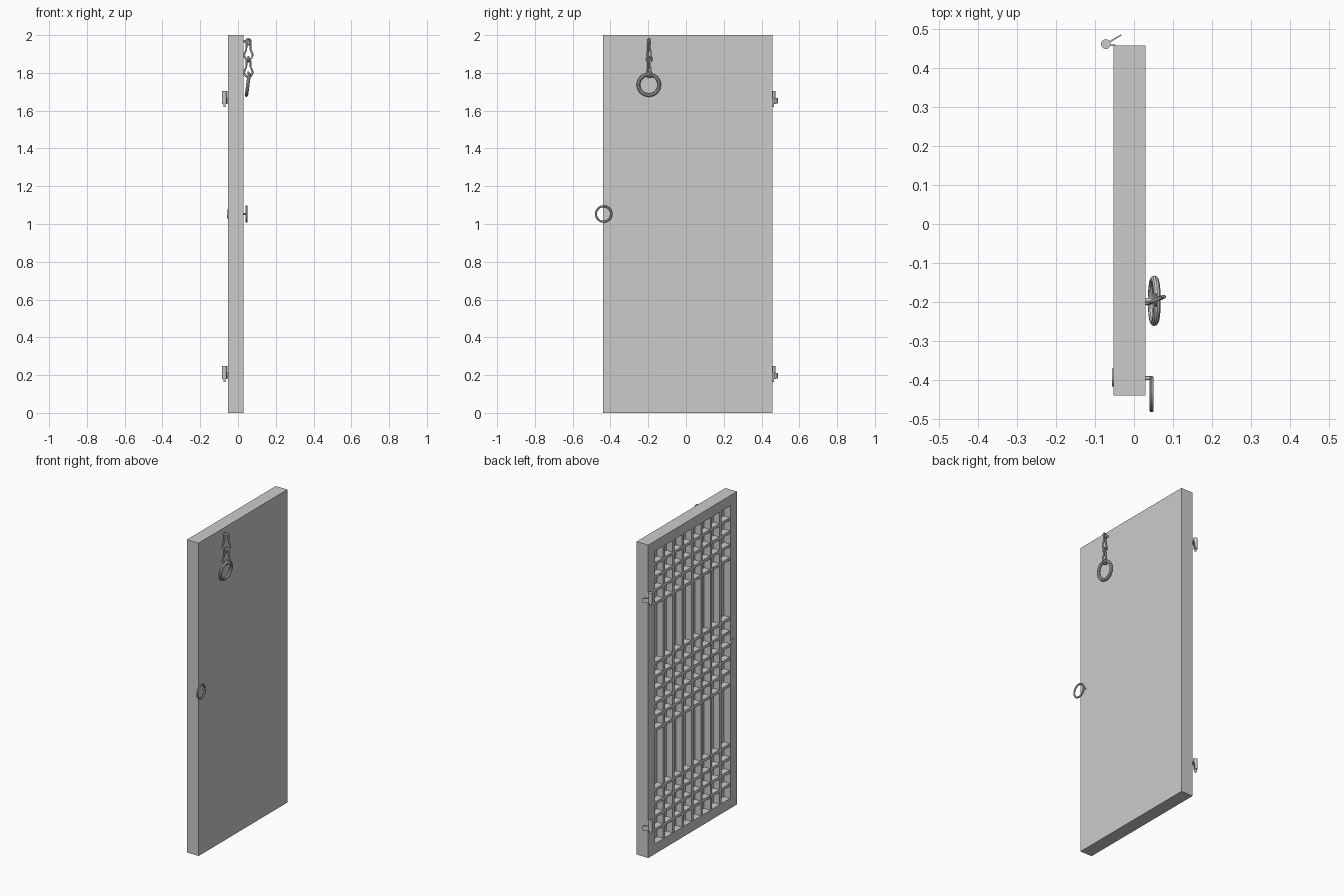
import bpy, math
from mathutils import Vector, Matrix

cube = bpy.data.objects.get("Cube")
if cube:
    bpy.data.objects.remove(cube, do_unlink=True)

grey = bpy.data.materials.new("plain grey")
grey.use_nodes = True
grey.diffuse_color = (0.6, 0.6, 0.6, 1)
grey.node_tree.nodes["Principled BSDF"].inputs["Base Color"].default_value = (0.6, 0.6, 0.6, 1)


def finish(name, smooth=False):
    ob = bpy.context.object
    ob.name = name
    ob.data.materials.clear()
    ob.data.materials.append(grey)
    if smooth:
        bpy.ops.object.shade_smooth_by_angle()
    return ob


def box(name, lo, hi):
    """Box between two corners."""
    lo, hi = Vector(lo), Vector(hi)
    bpy.ops.mesh.primitive_cube_add(size=1, location=(lo + hi) / 2)
    ob = finish(name)
    ob.data.transform(Matrix.Diagonal((*(hi - lo), 1)))
    return ob


def rod(name, a, b, r, sides=16):
    """Round bar from a to b."""
    a, b = Vector(a), Vector(b)
    bpy.ops.mesh.primitive_cylinder_add(vertices=sides, radius=r, depth=(b - a).length,
                                        location=(a + b) / 2)
    bpy.context.object.rotation_euler = (b - a).to_track_quat('Z', 'Y').to_euler()
    return finish(name, True)


def ring(name, centre, radius, tube, rot):
    bpy.ops.mesh.primitive_torus_add(major_radius=radius, minor_radius=tube, major_segments=36,
                                     minor_segments=10, location=centre, rotation=rot)
    return finish(name, True)


def wire_loop(name, points, r):
    """Closed loop of bent wire through the points."""
    cu = bpy.data.curves.new(name, 'CURVE')
    cu.dimensions = '3D'
    cu.bevel_depth = r
    cu.bevel_resolution = 2
    cu.resolution_u = 6
    sp = cu.splines.new('BEZIER')
    sp.bezier_points.add(len(points) - 1)
    for bp, p in zip(sp.bezier_points, points):
        bp.co = p
        bp.handle_left_type = bp.handle_right_type = 'AUTO'
    sp.use_cyclic_u = True
    ob = bpy.data.objects.new(name, cu)
    bpy.context.collection.objects.link(ob)
    cu.materials.append(grey)


# Door leaf: solid panel with a frame around the lattice side
X0, X1, Y0, Y1, H = -0.053, 0.03, -0.44, 0.457, 2.0
BACK, FRAME = -0.008, 0.068
A, B, LOW, TOP = Y0 + FRAME, Y1 - FRAME, 0.065, 1.935
box("door_panel", (BACK, Y0, 0), (X1, Y1, H))
box("frame_front_stile", (X0, Y0, 0), (BACK, A, H))
box("frame_back_stile", (X0, B, 0), (BACK, Y1, H))
box("frame_bottom_rail", (X0, A, 0), (BACK, B, LOW))
box("frame_top_rail", (X0, A, TOP), (BACK, B, H))

# Lattice: seven uprights and three bands of crossbars
T = 0.009
for i in range(1, 8):
    y = A + (B - A) * i / 8
    box("lattice_upright", (X0 + 0.002, y - T, LOW), (BACK, y + T, TOP))
pitch = 0.085
levels = [LOW + pitch * k for k in range(1, 5)] + [TOP - pitch * k for k in range(1, 5)]
levels += [1 + pitch * (k - 2.5) for k in range(6)]
for z in levels:
    box("lattice_crossbar", (X0 + 0.003, A, z - T), (BACK, B, z + T))

# Pull ring with its post, and a thin plate on the lattice side
ring("pull_ring", (0.045, -0.436, 1.053), 0.041, 0.0055, (0, math.pi / 2, 0))
rod("pull_ring_post", (X1, -0.395, 1.053), (0.048, -0.395, 1.053), 0.005)
rod("pull_back_plate", (X0 - 0.004, -0.393, 1.053), (X0, -0.393, 1.053), 0.023, 24)

# Hanging chain: staple, two splayed links, joining rings and a large ring
CX, CY = 0.055, -0.195
rod("chain_staple", (X1, CY, 1.968), (CX, CY, 1.968), 0.006)
ring("chain_eye", (CX, CY, 1.965), 0.014, 0.005, (math.pi / 2, 0, 0.4))
for top in (1.968, 1.876):
    wire_loop("chain_link", [(CX, CY, top), (CX + 0.012, CY + 0.006, top - 0.045),
                             (CX + 0.021, CY + 0.008, top - 0.08), (CX, CY, top - 0.098),
                             (CX - 0.021, CY - 0.008, top - 0.08),
                             (CX - 0.012, CY - 0.006, top - 0.045)], 0.005)
for z in (1.872, 1.79):
    ring("chain_joint", (CX, CY, z), 0.013, 0.005, (0, math.pi / 2, 0))
ring("chain_large_ring", (0.052, CY - 0.002, 1.737), 0.055, 0.0095,
     (0, math.pi / 2 + 0.13, 0))

# Hinges: barrel, pin, door leaf and wall spike
for base in (0.18, 1.635):
    hx, hy = -0.072, 0.461
    rod("hinge_barrel", (hx, hy, base), (hx, hy, base + 0.068), 0.0125)
    rod("hinge_pin", (hx, hy, base - 0.016), (hx, hy, base), 0.006)
    box("hinge_leaf", (hx, hy - 0.005, base + 0.03), (X0 + 0.005, hy - 0.001, base + 0.066))
    spike = box("hinge_spike", (0, -0.002, 0), (0.046, 0.002, 0.028))
    spike.location += Vector((hx, hy, base + 0.003))
    c = Vector((0.023, 0, 0.014))
    spike.data.transform(Matrix.Translation(c))
    spike.location -= c
    spike.rotation_euler.z = math.radians(31)
